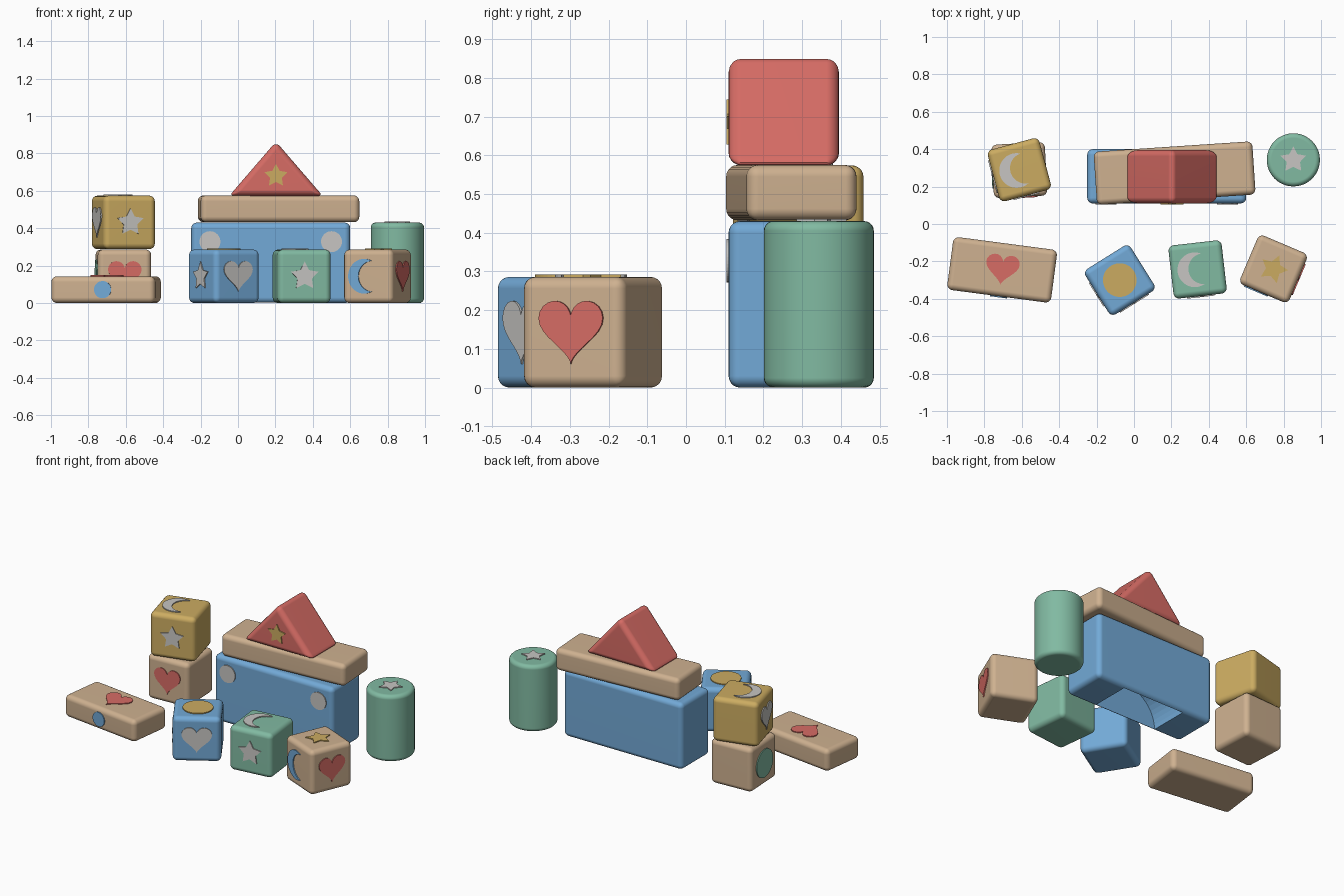
import bpy
import bmesh
from math import sin, cos, pi, radians, acos
from mathutils import Matrix, Vector

cube = bpy.data.objects.get("Cube")
if cube:
    bpy.data.objects.remove(cube, do_unlink=True)


def material(name, rgb):
    mat = bpy.data.materials.new(name)
    mat.use_nodes = True
    mat.diffuse_color = (*rgb, 1)
    bsdf = mat.node_tree.nodes["Principled BSDF"]
    bsdf.inputs["Base Color"].default_value = (*rgb, 1)
    bsdf.inputs["Roughness"].default_value = 0.6
    return mat


TAN = material("natural wood", (0.62, 0.44, 0.28))
RED = material("soft red", (0.68, 0.15, 0.13))
BLUE = material("sky blue", (0.17, 0.40, 0.68))
GREEN = material("mint green", (0.22, 0.49, 0.36))
GOLD = material("mustard yellow", (0.60, 0.41, 0.12))
GREY = material("pale grey", (0.57, 0.56, 0.54))


def extrude(points, depth):
    """Closed outline in xy, extruded from z = 0 to depth."""
    bm = bmesh.new()
    face = bm.faces.new([bm.verts.new((x, y, 0)) for x, y in points])
    side = bmesh.ops.extrude_face_region(bm, geom=[face])["geom"]
    verts = [v for v in side if isinstance(v, bmesh.types.BMVert)]
    bmesh.ops.translate(bm, verts=verts, vec=(0, 0, depth))
    bmesh.ops.recalc_face_normals(bm, faces=bm.faces)
    return bm


def finish(name, bm, mat, matrix, smooth=True):
    mesh = bpy.data.meshes.new(name)
    bm.to_mesh(mesh)
    bm.free()
    mesh.materials.append(mat)
    obj = bpy.data.objects.new(name, mesh)
    bpy.context.collection.objects.link(obj)
    obj.matrix_world = matrix
    if smooth:
        for other in bpy.context.selected_objects:
            other.select_set(False)
        obj.select_set(True)
        bpy.context.view_layer.objects.active = obj
        bpy.ops.object.shade_smooth_by_angle(angle=radians(38))
        obj.modifiers.new("even shading", "WEIGHTED_NORMAL").keep_sharp = True
    return obj


def placed(x, y, z, turn):
    return Matrix.Translation((x, y, z)) @ Matrix.Rotation(radians(turn), 4, "Z")


def round_edges(bm, radius):
    edges = [e for e in bm.edges if e.calc_face_angle(0) > 0.7]
    bmesh.ops.bevel(bm, geom=edges, offset=radius, segments=5, profile=0.5,
                    affect="EDGES", clamp_overlap=True)


def block(name, mat, size, x, y, z, turn=0, radius=0.03):
    """Rounded box standing on z; returns the data its badges need."""
    bm = bmesh.new()
    bmesh.ops.create_cube(bm, size=1)
    bmesh.ops.scale(bm, vec=size, verts=bm.verts)
    round_edges(bm, radius)
    matrix = placed(x, y, z + size[2] / 2, turn)
    return finish(name, bm, mat, matrix), matrix, size


# Badge outlines
def circle(r, n=40):
    return [(r * cos(2 * pi * i / n), r * sin(2 * pi * i / n)) for i in range(n)]


def star(r):
    return [((r if i % 2 == 0 else r * 0.52) * cos(pi / 2 + i * pi / 5),
             (r if i % 2 == 0 else r * 0.52) * sin(pi / 2 + i * pi / 5))
            for i in range(10)]


def heart(r, n=40):
    pts = []
    for i in range(n):
        t = 2 * pi * i / n
        y = 13 * cos(t) - 5 * cos(2 * t) - 2 * cos(3 * t) - cos(4 * t)
        pts.append((r * sin(t) ** 3, r * (y + 2.5) / 16))
    return pts


def moon(r, n=20):
    # outer arc, then a shifted inner arc between the same two tips
    tip = radians(62)
    outer = [tip + (2 * pi - 2 * tip) * i / n for i in range(n + 1)]
    pts = [(r * cos(a), r * sin(a)) for a in outer]
    shift = 0.52 * r
    dx, dy = r * cos(tip) - shift, r * sin(tip)
    inner_r = (dx * dx + dy * dy) ** 0.5
    a0 = acos(dx / inner_r)
    for i in range(1, n):
        a = 2 * pi - a0 - (2 * pi - 2 * a0) * i / n
        pts.append((shift + inner_r * cos(a), inner_r * sin(a)))
    return [(x - 0.015, y) for x, y in pts]


FACES = {"front": ((1, 0, 0), (0, 0, 1)), "right_end": ((0, 1, 0), (0, 0, 1)),
         "left_end": ((0, -1, 0), (0, 0, 1)), "top": ((1, 0, 0), (0, 1, 0))}


def badge(name, outline, mat, owner, face, u=0, v=0):
    """Thin plate on one face of a block."""
    _, matrix, size = owner
    right, up = map(Vector, FACES[face])
    out = right.cross(up)
    reach = sum(abs(out[i]) * size[i] / 2 for i in range(3))
    frame = Matrix((right, up, out)).transposed().to_4x4()
    frame.translation = out * (reach - 0.002) + right * u + up * v
    finish(name, extrude(outline, 0.008), mat, matrix @ frame, smooth=False)


S = 0.286
CUBE = (S, S, S)

# Bridge block with a rounded pocket underneath
bridge = block("bridge_block", BLUE, (0.85, 0.29, 0.43), 0.175, 0.255, 0)
bm = extrude(circle(0.22, 48), 0.25)
cutter = finish("pocket_cutter", bm, BLUE,
                Matrix.Translation((0.175, 0.38, 0)) @ Matrix.Rotation(pi / 2, 4, "X"), False)
cutter.hide_render = True
bpy.context.view_layer.objects.active = bridge[0]
cut = bridge[0].modifiers.new("pocket", "BOOLEAN")
cut.object = cutter
cut.operation = "DIFFERENCE"
cut.solver = "EXACT"
bpy.ops.object.modifier_move_to_index(modifier="pocket", index=0)
bpy.ops.object.modifier_apply(modifier="pocket")
bpy.data.objects.remove(cutter, do_unlink=True)
for side in (-1, 1):
    badge("bridge_dot", circle(0.056), GREY, bridge, "front", side * 0.325, 0.113)

# Beam and roof on top of the bridge
block("beam_block", TAN, (0.85, 0.285, 0.143), 0.217, 0.272, 0.432, 3.8)
bm = extrude([(-0.25, 0), (0.25, 0), (0, 0.29)], 0.285)
round_edges(bm, 0.032)
stand = Matrix.Rotation(pi / 2, 4, "X")
finish("roof_block", bm, RED, Matrix.Translation((0.203, 0.395, 0.573)) @ stand)
roof = (None, Matrix.Translation((0.203, 0.2525, 0.68)), (0.5, 0.285, 0.29))
badge("roof_star", star(0.064), GOLD, roof, "front")

# Pillar
bm = extrude(circle(0.142, 48), 0.43)
round_edges(bm, 0.025)
finish("pillar_block", bm, GREEN, placed(0.852, 0.343, 0, 0))
pillar = (None, placed(0.852, 0.343, 0.215, 0), (0.284, 0.284, 0.43))
badge("pillar_star", star(0.072), GREY, pillar, "top")

# Stacked pair
lower = block("lower_cube", TAN, CUBE, -0.613, 0.288, 0, 3)
badge("lower_cube_heart", heart(0.09), RED, lower, "front")
badge("lower_cube_dot", circle(0.09), GREEN, lower, "left_end")
upper = block("upper_cube", GOLD, CUBE, -0.613, 0.29, 0.288, 15)
badge("upper_cube_star", star(0.075), GREY, upper, "front")
badge("upper_cube_heart", heart(0.09), GREY, upper, "left_end")
badge("upper_cube_moon", moon(0.093), GREY, upper, "top")

# Plank lying in front
plank = block("plank_block", TAN, (0.56, 0.285, 0.143), -0.705, -0.245, 0, -7.5)
badge("plank_heart", heart(0.09), RED, plank, "top")
badge("plank_dot", circle(0.046), BLUE, plank, "front")

# Three loose cubes in front
blue = block("blue_cube", BLUE, CUBE, -0.076, -0.3, 0, 32)
badge("blue_cube_heart", heart(0.09), GREY, blue, "front")
badge("blue_cube_star", star(0.078), GREY, blue, "left_end")
badge("blue_cube_dot", circle(0.09), GOLD, blue, "top")

green = block("green_cube", GREEN, CUBE, 0.34, -0.243, 0, 6.5)
badge("green_cube_star", star(0.078), GREY, green, "front")
badge("green_cube_moon", moon(0.093), GREY, green, "top")

wood = block("wood_cube", TAN, CUBE, 0.746, -0.24, 0, -23)
badge("wood_cube_moon", moon(0.093), BLUE, wood, "front")
badge("wood_cube_heart", heart(0.09), RED, wood, "right_end")
badge("wood_cube_star", star(0.078), GOLD, wood, "top")
